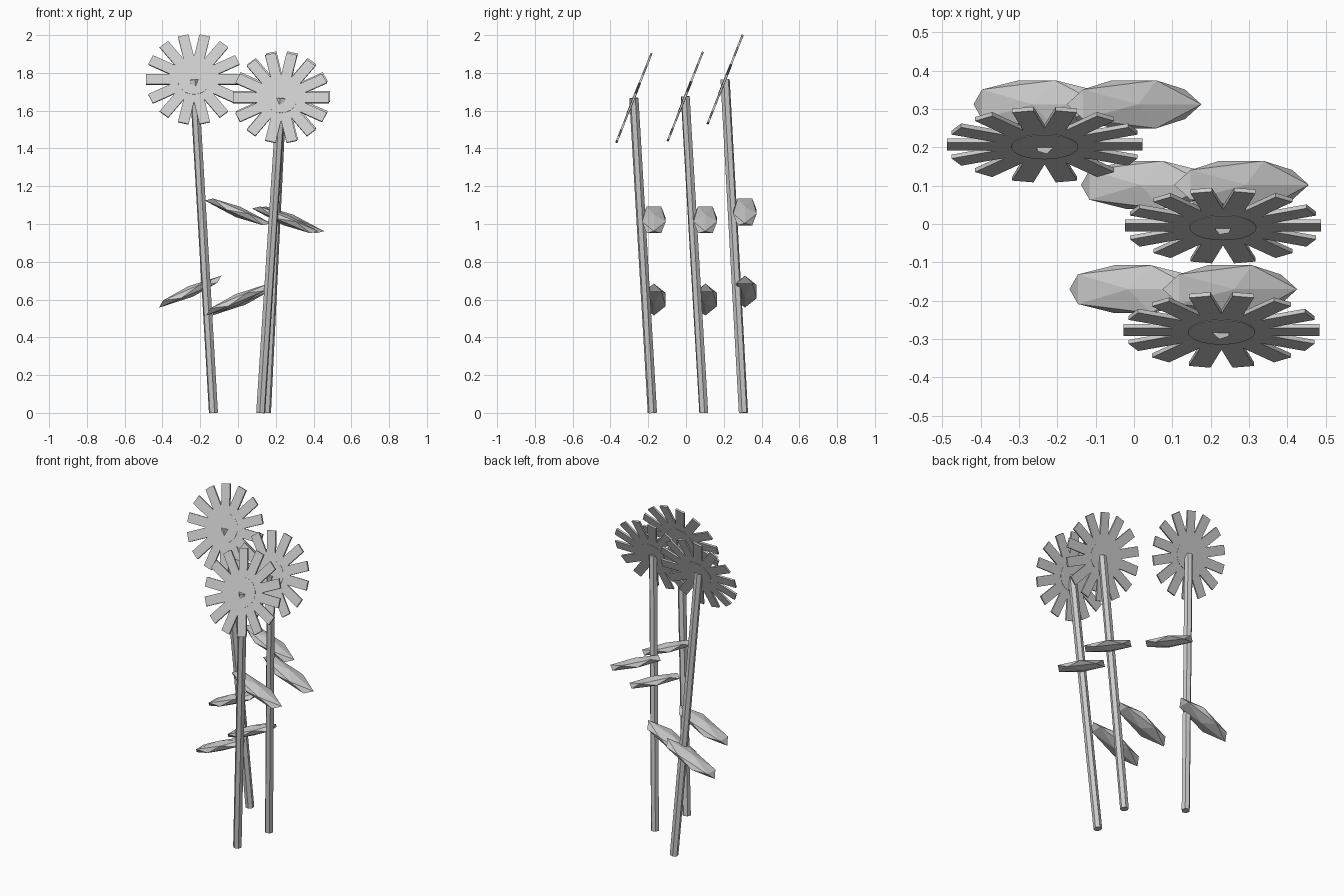
import bpy
import bmesh
import math
from mathutils import Matrix, Vector

cube = bpy.data.objects.get("Cube")
if cube:
    bpy.data.objects.remove(cube, do_unlink=True)

# One plain grey for every part
grey = bpy.data.materials.new("plain_grey")
grey.use_nodes = True
colour = (0.6, 0.6, 0.6, 1)
grey.diffuse_color = colour
grey.node_tree.nodes["Principled BSDF"].inputs["Base Color"].default_value = colour


def finish(bm, name):
    mesh = bpy.data.meshes.new(name)
    bm.to_mesh(mesh)
    bm.free()
    mesh.materials.append(grey)
    obj = bpy.data.objects.new(name, mesh)
    bpy.context.collection.objects.link(obj)
    return obj


def make_stem(name, base, top):
    # Straight six-sided stalk leaning from base to top
    axis = top - base
    turn = axis.to_track_quat("Z", "Y").to_matrix().to_4x4()
    bm = bmesh.new()
    bmesh.ops.create_cone(bm, cap_ends=True, segments=6, radius1=0.025,
                          radius2=0.025, depth=axis.length,
                          matrix=Matrix.Translation((base + top) / 2) @ turn)
    finish(bm, name)


def make_leaf(name, centre, tilt):
    # Faceted leaf: a flattened, stretched icosahedron
    bm = bmesh.new()
    shape = Matrix.Diagonal((0.207, 0.0735, 0.03, 1))
    turn = Matrix.Rotation(math.radians(tilt), 4, "Y")
    bmesh.ops.create_icosphere(bm, subdivisions=1, radius=1,
                               matrix=Matrix.Translation(centre) @ turn @ shape)
    finish(bm, name)


def make_head(prefix, centre):
    # Head leans back; local z is the facing direction
    place = Matrix.Translation(centre) @ Matrix.Rotation(math.radians(68.5), 4, "X")
    petals = bmesh.new()
    for i in range(7):
        turn = Matrix.Rotation(math.pi * i / 7, 4, "Z")
        bmesh.ops.create_cube(petals, size=1, matrix=place @ turn
                              @ Matrix.Diagonal((0.51, 0.057, 0.011, 1)))
    finish(petals, prefix + "_petals")
    disc = bmesh.new()
    bmesh.ops.create_cone(disc, cap_ends=True, segments=32, radius1=0.087,
                          radius2=0.087, depth=0.014, matrix=place)
    finish(disc, prefix + "_centre_disc")


# Stem foot, head centre and leaf lift for each flower
flowers = {
    "back_flower": ((-0.13, 0.304, 0), (-0.233, 0.207, 1.765), 0.042),
    "middle_flower": ((0.15, 0.094, 0), (0.232, -0.004, 1.675), 0),
    "front_flower": ((0.12, -0.178, 0), (0.228, -0.276, 1.667), 0),
}
for prefix, (foot, head, lift) in flowers.items():
    foot, head = Vector(foot), Vector(head)
    make_stem(prefix + "_stem", foot, head)
    make_head(prefix, head)
    make_leaf(prefix + "_upper_leaf", foot + Vector((0.13, 0.008, 1.022 + lift)), 23)
    make_leaf(prefix + "_lower_leaf", foot + Vector((-0.123, 0.008, 0.6 + lift)), -23)
